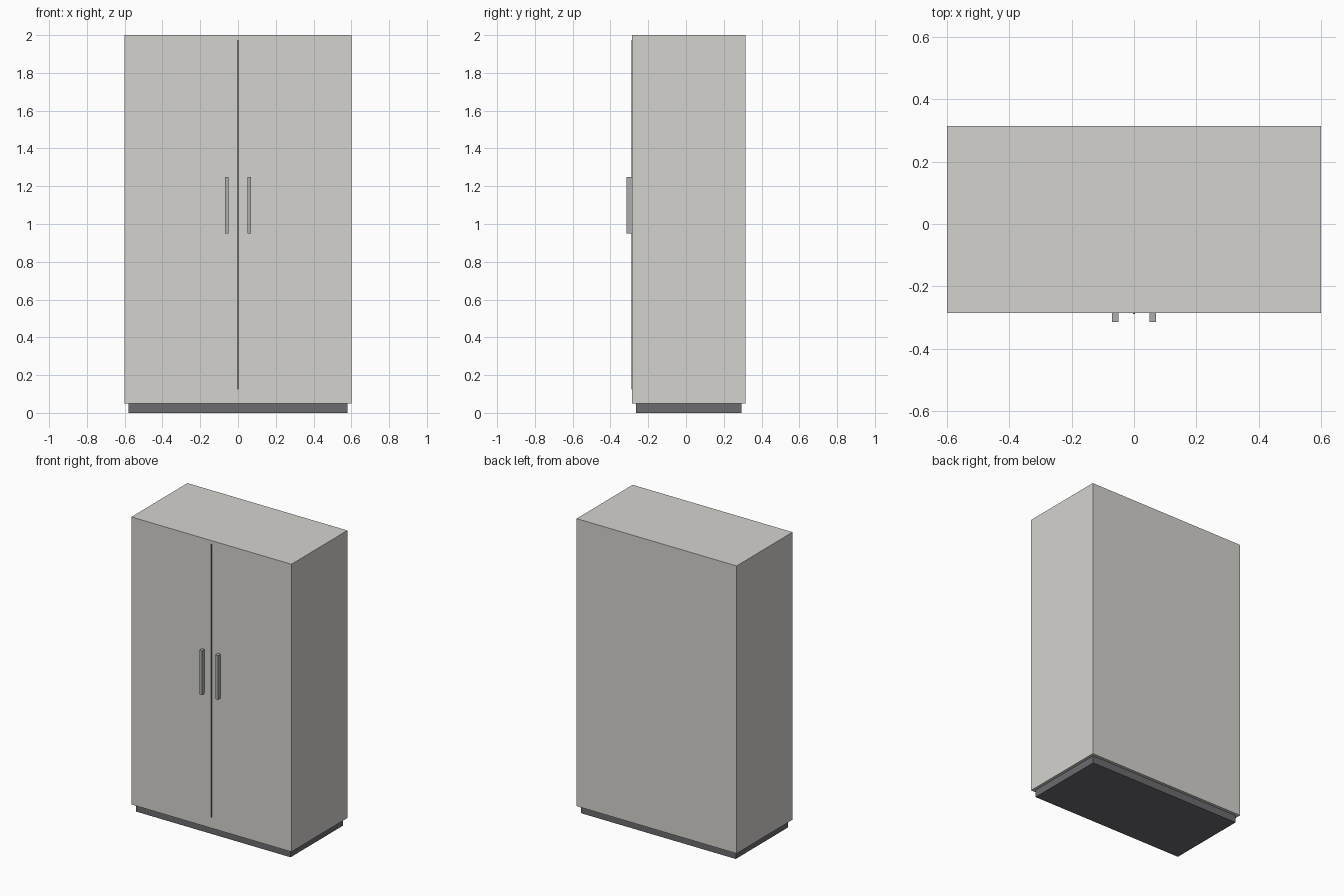
import bpy

if "Cube" in bpy.data.objects:
    bpy.data.objects.remove(bpy.data.objects["Cube"])


def material(name, rgb):
    m = bpy.data.materials.new(name)
    m.diffuse_color = (*rgb, 1)
    m.use_nodes = True
    m.node_tree.nodes["Principled BSDF"].inputs["Base Color"].default_value = m.diffuse_color
    return m


def box(name, x, y, z, mat):
    """Box from (min, max) ranges on each axis."""
    bpy.ops.mesh.primitive_cube_add(size=1, location=[(a + b) / 2 for a, b in (x, y, z)])
    o = bpy.context.object
    o.name = name
    o.scale = [b - a for a, b in (x, y, z)]
    bpy.ops.object.transform_apply(location=False, rotation=False, scale=True)
    o.data.materials.append(mat)
    return o


paint = material("light_paint", (0.66, 0.65, 0.62))
metal = material("handle_metal", (0.42, 0.42, 0.43))
dark = material("dark_trim", (0.15, 0.15, 0.16))

FRONT, BACK = -0.285, 0.315

# Recessed plinth and cabinet body
box("plinth", (-0.58, 0.58), (FRONT + 0.02, BACK - 0.02), (0, 0.05), dark)
box("cabinet_body", (-0.6, 0.6), (FRONT, BACK), (0.05, 2.0), paint)

# Seam between the two doors
box("door_seam", (-0.004, 0.004), (FRONT - 0.003, FRONT + 0.003), (0.125, 1.975), dark)

# One handle on each door
for side, cx in (("left", -0.06), ("right", 0.06)):
    box(side + "_door_handle", (cx - 0.01, cx + 0.01), (-0.315, FRONT), (0.95, 1.25), metal)
